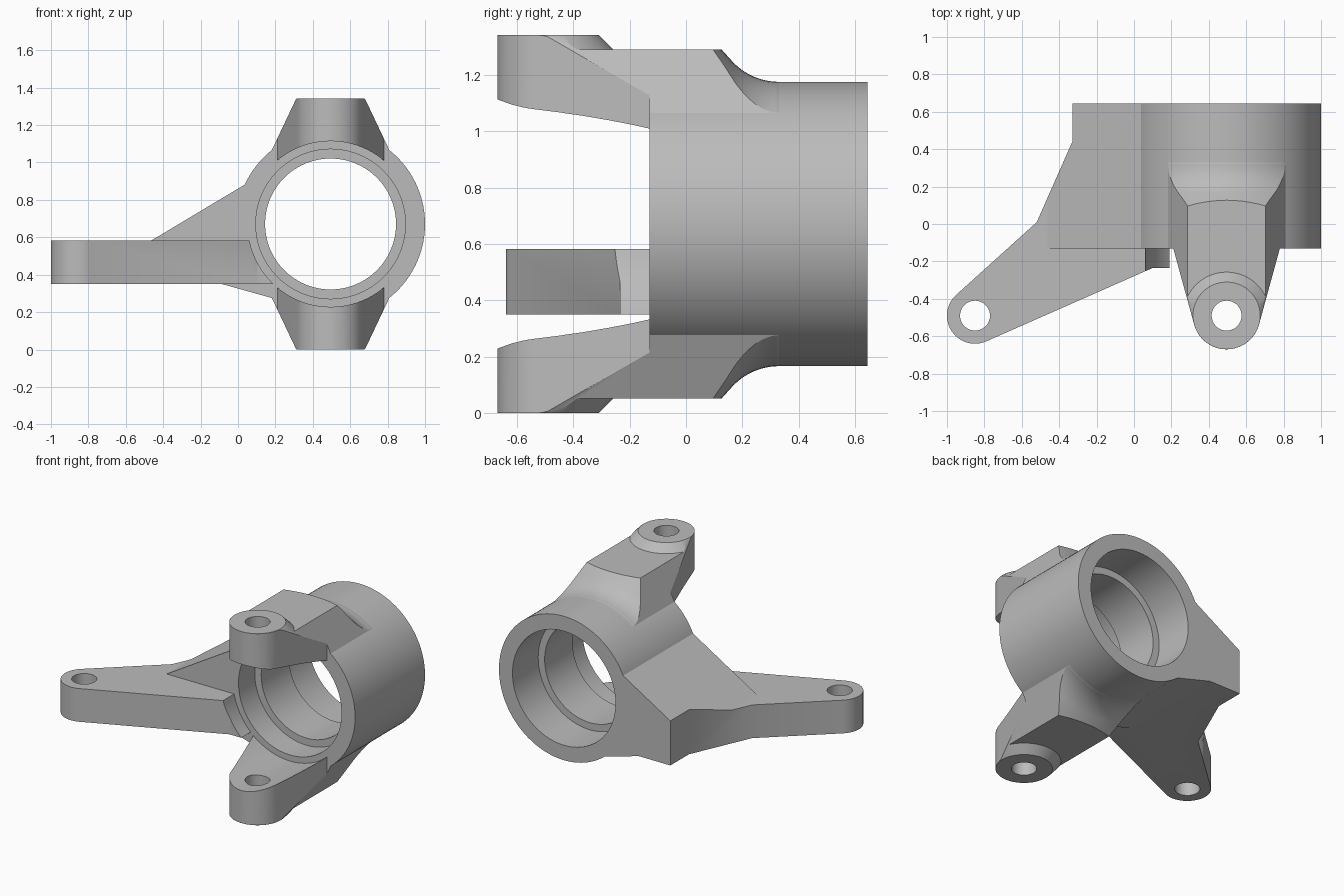
import bpy, bmesh, math
from mathutils import Vector, Matrix

if "Cube" in bpy.data.objects:
    bpy.data.objects.remove(bpy.data.objects["Cube"], do_unlink=True)

CX, CZ = 0.495, 0.671          # barrel axis
FRONT, BACK = -0.13, 0.645     # barrel ends
PIN_Y = -0.49                  # line of the pin holes
SEGMENTS = 96

grey = bpy.data.materials.new("cast_grey")
grey.use_nodes = True
grey.diffuse_color = (0.5, 0.5, 0.5, 1)
grey.node_tree.nodes["Principled BSDF"].inputs["Base Color"].default_value = (0.5, 0.5, 0.5, 1)


def finish(name, bm):
    bmesh.ops.remove_doubles(bm, verts=bm.verts, dist=1e-5)
    bmesh.ops.recalc_face_normals(bm, faces=bm.faces)
    mesh = bpy.data.meshes.new(name)
    bm.to_mesh(mesh)
    bm.free()
    mesh.materials.append(grey)
    obj = bpy.data.objects.new(name, mesh)
    bpy.context.collection.objects.link(obj)
    return obj


def prism(name, outline, start, end, along="z"):
    """Extrude an XY outline along z, or an XZ outline along y."""
    place = (lambda p, t: (p[0], p[1], t)) if along == "z" else (lambda p, t: (p[0], t, p[1]))
    bm = bmesh.new()
    face = bm.faces.new([bm.verts.new(place(p, start)) for p in outline])
    moved = bmesh.ops.extrude_face_region(bm, geom=[face])["geom"]
    shift = Vector(place((0, 0), end - start))
    bmesh.ops.translate(bm, vec=shift, verts=[v for v in moved if isinstance(v, bmesh.types.BMVert)])
    return finish(name, bm)


def lathe(name, profile, closed=False):
    """Spin a (radius, y) profile around the barrel axis."""
    bm = bmesh.new()
    verts = [bm.verts.new((CX, y, CZ + r)) for r, y in profile]
    edges = [bm.edges.new(pair) for pair in zip(verts, verts[1:])]
    if closed:
        edges.append(bm.edges.new((verts[-1], verts[0])))
    bmesh.ops.spin(bm, geom=verts + edges, cent=(CX, 0, CZ), axis=(0, 1, 0),
                   angle=math.tau, steps=SEGMENTS)
    return finish(name, bm)


def arc(cx, cy, radius, start, end, steps=32):
    angles = [math.radians(start + (end - start) * i / steps) for i in range(steps + 1)]
    return [(cx + radius * math.cos(a), cy + radius * math.sin(a)) for a in angles]


def combine(obj, tool, operation):
    mod = obj.modifiers.new(operation.lower(), "BOOLEAN")
    mod.operation, mod.solver, mod.object = operation, "EXACT", tool
    bpy.context.view_layer.objects.active = obj
    bpy.ops.object.modifier_apply(modifier=mod.name)
    bpy.data.objects.remove(tool, do_unlink=True)


def bore_cutter():
    # Clears the bore, and trims parts that reach in front of the barrel
    return lathe("bore_cutter", [(0, -1), (0.443, -1), (0.443, FRONT + 0.005),
                                 (0.48, FRONT + 0.005), (0.48, 1), (0, 1)])


def pin_cutter(x):
    return prism("pin_cutter", arc(x, PIN_Y, 0.08, 0, 350, 35), -0.5, 2)


def box(name, low, high):
    (x0, y0, z0), (x1, y1, z1) = low, high
    return prism(name, [(x0, y0), (x1, y0), (x1, y1), (x0, y1)], z0, z1)


# Hollow barrel with a bearing seat at each end
barrel = lathe("barrel", [(0.505, FRONT), (0.505, BACK), (0.40, BACK), (0.40, 0.36),
                          (0.35, 0.36), (0.35, 0.05), (0.40, 0.05), (0.40, FRONT)], closed=True)

# Upper lug: plan outline with rounded nose and widening sides
plan = arc(CX, PIN_Y, 0.18, -163, -17)
plan += [(CX + 0.285, FRONT), (CX + 0.4, FRONT), (CX + 0.4, 0.45),
         (CX - 0.4, 0.45), (CX - 0.4, FRONT), (CX - 0.285, FRONT)]
upper_lug = prism("upper_lug", plan, 0.9, 1.343)

# Flat top with a raised, chamfered boss
envelope = box("envelope", (-0.2, -0.9, 0.5), (1.2, 0.7, 1.29))
bm = bmesh.new()
place = Matrix.Translation((CX, PIN_Y, 1.285))
bmesh.ops.create_cone(bm, cap_ends=True, segments=SEGMENTS, radius1=0.2975, radius2=0.1775,
                      depth=0.12, matrix=place)
combine(envelope, finish("boss", bm), "UNION")
combine(upper_lug, envelope, "INTERSECT")

# Leaning sides
flanks = [(CX - 0.393, 0.9), (CX + 0.393, 0.9), (CX + 0.156, 1.4), (CX - 0.156, 1.4)]
combine(upper_lug, prism("flanks", flanks, -0.9, 0.7, "y"), "INTERSECT")

# Concave rear blend into the barrel
R = 0.225
blend = [(0.505 + R * (1 - math.cos(a)), 0.33 - R * math.sin(a))
         for a in (math.radians(48 * i / 12) for i in range(13))]
slope_r, slope_y = blend[-1]
blend.append((slope_r + 0.4, slope_y - 0.4 / math.tan(math.radians(48))))
blend = [(0, 0.36), (0.49, 0.36)] + blend + [(slope_r + 0.4, -0.9), (0, -0.9)]
combine(upper_lug, lathe("rear_blend", blend), "INTERSECT")
combine(upper_lug, bore_cutter(), "DIFFERENCE")
combine(upper_lug, pin_cutter(CX), "DIFFERENCE")

# Lower lug mirrors the upper one about the barrel axis
lower_mesh = upper_lug.data.copy()
lower_mesh.transform(Matrix.Translation((0, 0, 2 * CZ)) @ Matrix.Diagonal((1, 1, -1, 1)))
lower_mesh.flip_normals()
lower_lug = bpy.data.objects.new("lower_lug", lower_mesh)
bpy.context.collection.objects.link(lower_lug)

# Side arm with its gusset web, cut from one plan outline
arm_plan = arc(-0.85, PIN_Y, 0.15, 132, 293.7)
arm_plan += [(0.1, -0.235), (0.5, -0.235), (0.5, BACK), (-0.33, BACK), (-0.33, 0.44), (-0.52, 0.01)]
side_arm = prism("side_arm", arm_plan, 0.1, 1.2)
section = box("section", (-1.2, -0.9, 0.35), (0.6, 0.9, 0.583))
web = [(0.05, 0.89), (-0.56, 0.525), (-0.3, 0.41), (0.2, 0.27), (0.5, 0.5)]
combine(section, prism("web", web, FRONT, 0.8, "y"), "UNION")
combine(side_arm, section, "INTERSECT")
combine(side_arm, bore_cutter(), "DIFFERENCE")
combine(side_arm, pin_cutter(-0.85), "DIFFERENCE")

# Smooth the round walls, keep the edges crisp
bpy.ops.object.select_all(action="DESELECT")
for obj in (barrel, upper_lug, lower_lug, side_arm):
    obj.select_set(True)
bpy.context.view_layer.objects.active = barrel
bpy.ops.object.shade_smooth_by_angle(angle=math.radians(25))
